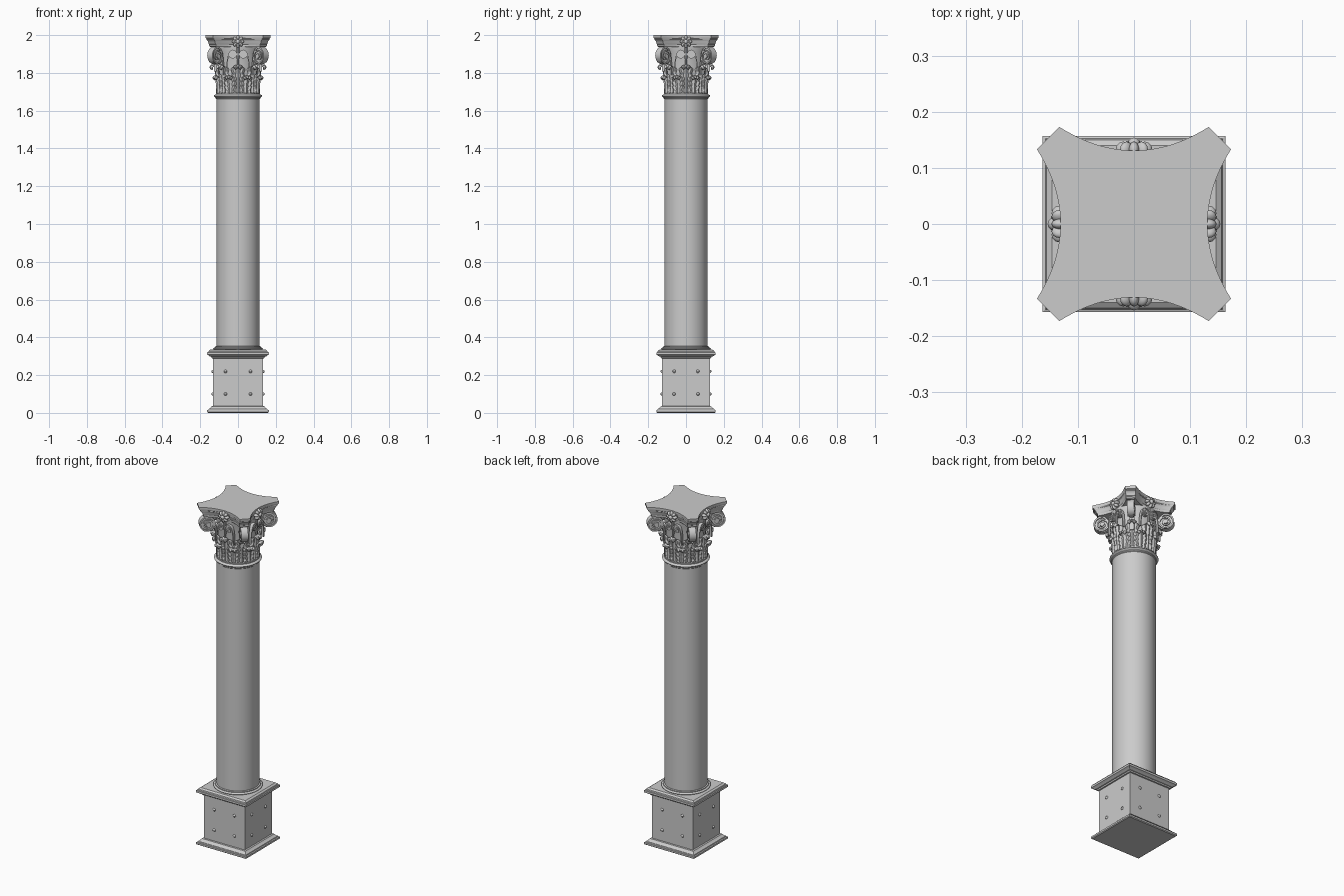
import bpy, bmesh
from math import sin, cos, pi, radians
from mathutils import Vector, Matrix

if "Cube" in bpy.data.objects:
    bpy.data.objects.remove(bpy.data.objects["Cube"])


def finish(name, bm, angle=35):
    bmesh.ops.recalc_face_normals(bm, faces=bm.faces)
    me = bpy.data.meshes.new(name)
    bm.to_mesh(me)
    bm.free()
    ob = bpy.data.objects.new(name, me)
    bpy.context.collection.objects.link(ob)
    bpy.ops.object.select_all(action='DESELECT')
    ob.select_set(True)
    bpy.context.view_layer.objects.active = ob
    bpy.ops.object.shade_smooth_by_angle(angle=radians(angle))
    return ob


def loft(bm, rings, caps=True):
    vs = [[bm.verts.new(p) for p in r] for r in rings]
    n = len(vs[0])
    for a, b in zip(vs, vs[1:]):
        for i in range(n):
            bm.faces.new((a[i], a[(i + 1) % n], b[(i + 1) % n], b[i]))
    if caps:
        bm.faces.new(vs[0])
        bm.faces.new(vs[-1])


def lathe(name, profile, n=64):
    bm = bmesh.new()
    loft(bm, [[(r * cos(2 * pi * i / n), r * sin(2 * pi * i / n), z) for i in range(n)]
              for r, z in profile])
    return finish(name, bm)


def square_moulding(name, profile):
    bm = bmesh.new()
    loft(bm, [[(sx * h, sy * (h - 0.006), z) for sx, sy in ((1, 1), (-1, 1), (-1, -1), (1, -1))]
              for h, z in profile])
    return finish(name, bm, 25)


# Pedestal mouldings
square_moulding("pedestal_foot", [(.158, 0), (.163, .004), (.163, .014), (.157, .016),
                                  (.155, .021), (.147, .026), (.141, .034), (.133, .036)])
square_moulding("pedestal_cap", [(.133, .288), (.139, .290), (.141, .297), (.149, .299), (.155, .304),
                                 (.163, .308), (.163, .320), (.158, .322), (.156, .328),
                                 (.146, .335)])

# Pedestal block with recessed panels
bm = bmesh.new()
bmesh.ops.create_cube(bm, size=1, matrix=Matrix.Translation((0, 0, .162)) @ Matrix.Diagonal((.266, .254, .256, 1)))
bm.normal_update()
bmesh.ops.inset_individual(bm, faces=[f for f in bm.faces if abs(f.normal.z) < .5], thickness=.024)
panels = [f for f in bm.faces if abs(f.normal.z) < .5 and
          all(abs(v.co.z - .162) < .11 for v in f.verts)]
bmesh.ops.inset_individual(bm, faces=panels, thickness=.002, depth=-.004)
finish("pedestal_block", bm, 20)

# Panel studs
bm = bmesh.new()
for k in range(4):
    d, u = (.127, .066) if k % 2 == 0 else (.133, .063)
    for sx in (-1, 1):
        for z in (.1, .22):
            m = Matrix.Rotation(k * pi / 2, 4, 'Z') @ Matrix.Translation((sx * u, -d + .002, z))
            bmesh.ops.create_uvsphere(bm, u_segments=10, v_segments=6, radius=1,
                                      matrix=m @ Matrix.Diagonal((.009, .010, .009, 1)))
finish("panel_studs", bm)

# Round base, shaft and necking
lathe("shaft_base", [(.128, .333)] + [(.127 + .005 * sin(pi * i / 6), .335 + .01 * i / 6) for i in range(7)] +
      [(.122, .346), (.122, .351), (.116, .353)])
lathe("shaft", [(.1145, .345), (.1145, 1.668)])
lathe("necking", [(.114, 1.660), (.118, 1.664), (.118, 1.669)] +
      [(.119 + .009 * sin(pi * i / 8), 1.670 + .016 * i / 8) for i in range(9)] +
      [(.117, 1.687), (.117, 1.693), (.108, 1.696)])

# Capital bell
lathe("capital_bell", [(.105, 1.685), (.105, 1.76), (.107, 1.82), (.112, 1.87),
                       (.118, 1.91), (.124, 1.935), (.124, 1.942)])


# Acanthus leaves with lobed edges and curled tips
def leaf(bm, ang, z0, h, w, r0, lean, c):
    rows, cols = 30, 12
    straight = h - c
    total = straight + c * 3.5
    grid = []
    for j in range(rows + 1):
        t = j / rows
        s = t * total
        if s < straight:
            r, z = r0 + lean * (s / straight) ** 2, z0 + s
        else:
            th = (s - straight) / c
            r, z = r0 + lean + c * (1 - cos(th)), z0 + straight + c * sin(th)
        half = w * (.8 + .25 * sin(pi * t)) * (.74 + .26 * abs(sin(4.5 * pi * t + .5)))
        half *= min(1, (1.03 - t) / .3) ** .5
        row = []
        for i in range(cols + 1):
            u = 2 * i / cols - 1
            rr = r + .004 * cos(u * 3 * pi) - .004 * u * u
            zz = z - .010 * u * u * t + .004 * abs(u) * sin(9 * pi * t)
            a = ang + u * half / r0
            row.append(bm.verts.new((rr * cos(a), rr * sin(a), zz)))
        grid.append(row)
    for a, b in zip(grid, grid[1:]):
        for i in range(cols):
            bm.faces.new((a[i], a[i + 1], b[i + 1], b[i]))


def leaf_row(name, offset, *args):
    bm = bmesh.new()
    for k in range(8):
        leaf(bm, (k + offset) * pi / 4, *args)
    ob = finish(name, bm, 50)
    mod = ob.modifiers.new("thickness", 'SOLIDIFY')
    mod.thickness = .005
    mod.offset = 0


leaf_row("lower_leaves", .5, 1.692, .092, .040, .112, .006, .009)
leaf_row("upper_leaves", 0, 1.692, .150, .037, .109, .011, .012)


# Scrolls: a stem that rises and winds into a spiral
def scroll(bm, origin, out, R, start, half_w, thick, turns=2.25):
    o, u, up = Vector(origin), Vector(out), Vector((0, 0, 1))
    side = u.cross(up)
    a, b, e = Vector(start), Vector((start[0], R * .9)), Vector((0, R))
    pts = [a * (1 - t) ** 2 + b * 2 * t * (1 - t) + e * t * t for t in [i / 12 for i in range(12)]]
    n = 48
    for i in range(n + 1):
        t = i / n
        th, r = pi / 2 - 2 * pi * turns * t, R * (1 - .85 * t)
        pts.append(Vector((r * cos(th), r * sin(th))))
    rings = []
    for i, p in enumerate(pts):
        d = (pts[min(i + 1, len(pts) - 1)] - pts[max(i - 1, 0)]).normalized()
        q = p + Vector((d.y, -d.x)) * thick * (1 - .3 * i / len(pts))
        w = half_w * (.6 + .4 * min(1, i / 14))
        rings.append([o + u * v.x + up * v.y + side * s for v, s in ((p, -w), (p, w), (q, w), (q, -w))])
    loft(bm, rings)
    # web behind the spiral, and its eye
    for rad, w in ((R * .88, half_w * .6), (R * .24, half_w * 1.15)):
        loft(bm, [[o + u * rad * cos(k * pi / 12) + up * rad * sin(k * pi / 12) + side * s
                   for k in range(24)] for s in (-w, w)])


bm = bmesh.new()
for k in range(4):
    a = pi / 4 + k * pi / 2
    d = (cos(a), sin(a), 0)
    scroll(bm, (d[0] * .166, d[1] * .166, 1.889), d, .05, (-.05, -.10), .019, .009)
finish("corner_volutes", bm)

bm = bmesh.new()
for k in range(4):
    rot = Matrix.Rotation(k * pi / 2, 3, 'Z')
    for s in (-1, 1):
        scroll(bm, rot @ Vector((s * .028, -.121, 1.898)), rot @ Vector((-s, 0, 0)),
               .025, (-.034, -.09), .011, .006, 1.75)
finish("inner_scrolls", bm)


# Abacus with concave sides and clipped corners
def abacus_ring(scale, z):
    ring = []
    for k in range(4):
        rot = Matrix.Rotation(k * pi / 2, 3, 'Z')
        for i in range(21):
            x = .133 * (i / 10 - 1)
            y = -(.131 + .042 * (x / .133) ** 2)
            ring.append(rot @ Vector((x * scale, y * scale, z)))
    return ring


bm = bmesh.new()
loft(bm, [abacus_ring(s, z) for s, z in ((.86, 1.938), (.88, 1.942), (.88, 1.951), (.90, 1.954), (.915, 1.965),
                                         (.95, 1.974), (.965, 1.976), (.965, 1.981), (.99, 1.984),
                                         (1, 1.989), (1, 2.0))])
finish("abacus", bm, 30)

# Flowers at the middle of each abacus side
bm = bmesh.new()
for k in range(4):
    rot = Matrix.Rotation(k * pi / 2, 4, 'Z')
    base = rot @ Matrix.Translation((0, -.132, 1.965))
    for i in range(8):
        m = base @ Matrix.Rotation(i * pi / 4, 4, 'Y') @ Matrix.Translation((.019, 0, 0))
        bmesh.ops.create_uvsphere(bm, u_segments=12, v_segments=8, radius=1,
                                  matrix=m @ Matrix.Diagonal((.014, .015, .009, 1)))
    bmesh.ops.create_uvsphere(bm, u_segments=14, v_segments=8, radius=1,
                              matrix=base @ Matrix.Translation((0, -.008, 0)) @ Matrix.Diagonal((.012, .014, .012, 1)))
    # stalk below the flower
    bmesh.ops.create_cone(bm, cap_ends=True, segments=10, radius1=.006, radius2=.009, depth=.10,
                          matrix=rot @ Matrix.Translation((0, -.120, 1.895)))
finish("abacus_flowers", bm)
